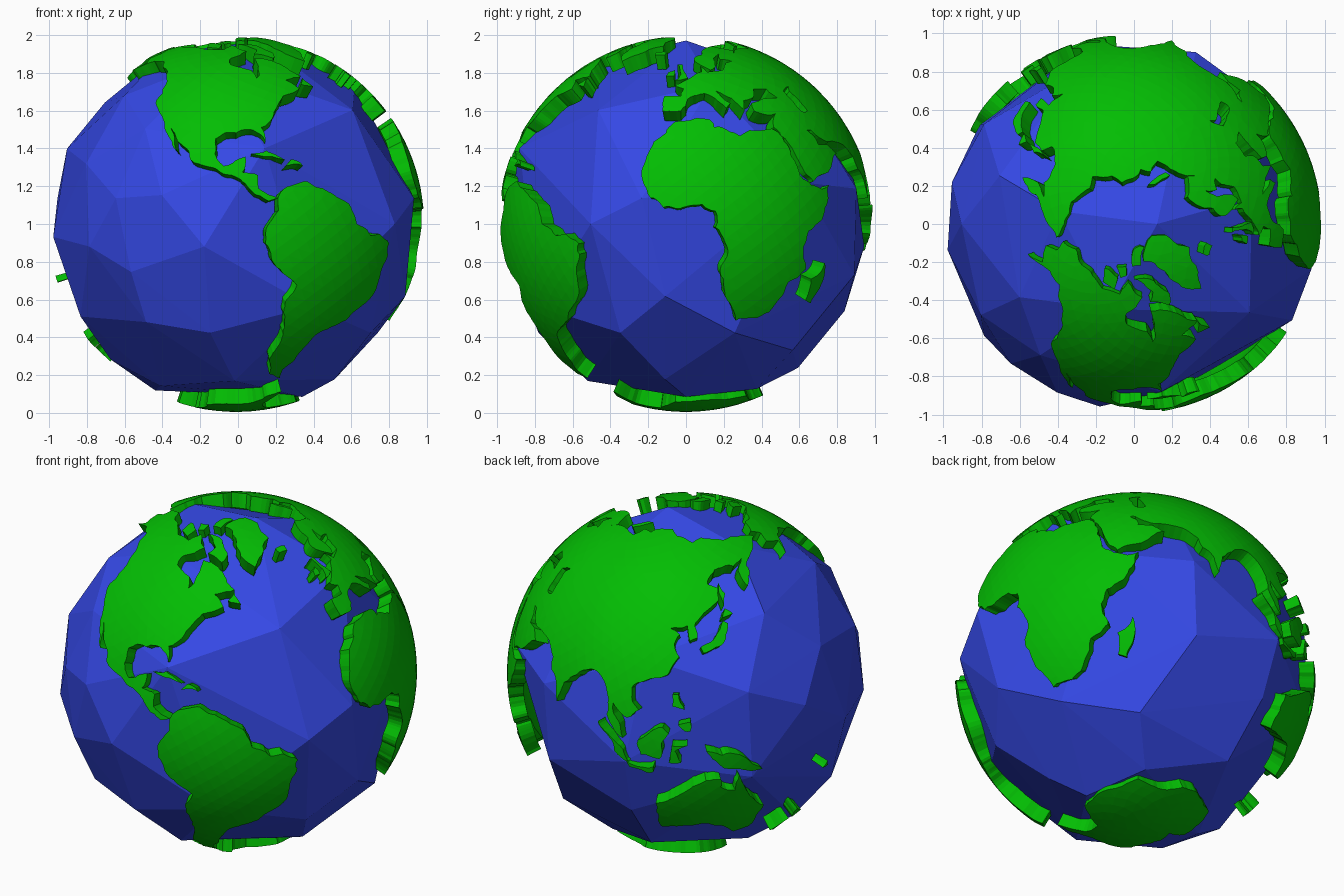
import bpy
import bmesh
import math
from mathutils import Vector, noise
from mathutils.geometry import delaunay_2d_cdt

LAND_RADIUS = 0.995
SEABED_RADIUS = 0.91
OCEAN_RADIUS = 0.98
CENTRE = Vector((-0.01, 0, 1))

if "Cube" in bpy.data.objects:
    bpy.data.objects.remove(bpy.data.objects["Cube"])


def make_material(name, colour):
    material = bpy.data.materials.new(name)
    material.use_nodes = True
    material.diffuse_color = colour
    material.node_tree.nodes["Principled BSDF"].inputs["Base Color"].default_value = colour
    return material


def direction(longitude, latitude):
    """Unit vector for a place on the globe, in degrees."""
    lon, lat = math.radians(longitude), math.radians(latitude)
    return Vector((math.cos(lat) * math.cos(lon), math.cos(lat) * math.sin(lon), math.sin(lat)))


def spiral_points(count):
    """Evenly spread unit vectors."""
    golden = math.pi * (math.sqrt(5) - 1)
    for i in range(count):
        z = 1 - (2 * i + 1) / count
        ring = math.sqrt(1 - z * z)
        yield Vector((ring * math.cos(golden * i), ring * math.sin(golden * i), z))


def finish_object(name, bm, material):
    mesh = bpy.data.meshes.new(name)
    bm.to_mesh(mesh)
    bm.free()
    mesh.materials.append(material)
    globe_part = bpy.data.objects.new(name, mesh)
    globe_part.location = CENTRE
    bpy.context.collection.objects.link(globe_part)
    return globe_part


def rough_coast(start, end):
    """Split a stretch of coast into short, slightly wandering steps."""
    length = (end - start).length
    if length < 0.03:
        return [start]
    middle = (start + end).normalized()
    middle = (middle + noise.noise_vector(middle * 19) * length * 0.25).normalized()
    return rough_coast(start, middle) + rough_coast(middle, end)


def inside(point, ring):
    """Even-odd test of a flat point against a closed ring."""
    result = False
    previous = ring[-1]
    for current in ring:
        if (current.y > point.y) != (previous.y > point.y):
            slope = (previous.x - current.x) / (previous.y - current.y)
            if point.x < current.x + slope * (point.y - current.y):
                result = not result
        previous = current
    return result


def make_land(name, outline, material):
    """Raised slab of land that follows the globe inside a coast outline."""
    corners = [direction(*place) for place in outline]
    coast = []
    for start, end in zip(corners, corners[1:] + corners[:1]):
        coast += rough_coast(start, end)
    middle = sum(coast, Vector()).normalized()
    turn = middle.rotation_difference(Vector((0, 0, 1)))

    def flatten(point):
        p = turn @ point
        return Vector((p.x, p.y)) / (1 + p.z)

    def unflatten(flat):
        square = flat.length_squared
        p = Vector((2 * flat.x, 2 * flat.y, 1 - square)) / (1 + square)
        return turn.inverted() @ p

    ring = [flatten(point) for point in coast]
    reach = max(flat.length for flat in ring)
    inland = [flatten(point) for point in SURFACE_POINTS if point.dot(middle) > -0.5]
    inland = [flat for flat in inland if flat.length < reach and inside(flat, ring)]
    count = len(ring)
    edges = [(i, (i + 1) % count) for i in range(count)]
    points, _, triangles, *_ = delaunay_2d_cdt(ring + inland, edges, [], 0, 0.00001)

    bm = bmesh.new()
    verts = [bm.verts.new(unflatten(flat) * SEABED_RADIUS) for flat in points]
    for triangle in triangles:
        if inside(sum((points[i] for i in triangle), Vector((0, 0))) / len(triangle), ring):
            bm.faces.new([verts[i] for i in triangle])
    bmesh.ops.delete(bm, geom=[v for v in bm.verts if not v.link_faces], context='VERTS')
    raised = bmesh.ops.extrude_face_region(bm, geom=bm.faces[:])["geom"]
    for item in raised:
        if isinstance(item, bmesh.types.BMVert):
            item.co = item.co.normalized() * LAND_RADIUS
    finish_object(name, bm, material)


SURFACE_POINTS = list(spiral_points(3000))
ocean_blue = make_material("ocean_blue", (0.035, 0.065, 0.78, 1))
land_green = make_material("land_green", (0.001, 0.51, 0.001, 1))

# Ocean: a coarse faceted ball with irregular corners, evened out where sparse
ocean_corners = [direction(*place) for place in [
    (188, -4), (180, 24), (167, 8), (229, 8), (246, 9), (260, -7), (234, -15), (260, -36),
    (194, -30), (186, -47), (176, -64), (213, 44), (-14, 8), (-7, -23), (-26, -36), (19, -36),
    (-12, -57), (-31, 0), (-37, 38), (71, -16), (52, -43), (104, -7), (106, -51), (146, 17),
    (160, 41), (40, 13), (217, -7), (211, 19), (235, -32), (269, -58), (212, -61), (235, 31),
    (57, -63), (0, -69), (104, -28)]]
for filler in spiral_points(110):
    if all((filler - corner).length > 0.45 for corner in ocean_corners):
        ocean_corners.append(filler)
ocean_bm = bmesh.new()
for corner in ocean_corners:
    ocean_bm.verts.new(corner * OCEAN_RADIUS)
bmesh.ops.convex_hull(ocean_bm, input=ocean_bm.verts[:])
bmesh.ops.recalc_face_normals(ocean_bm, faces=ocean_bm.faces[:])
finish_object("ocean", ocean_bm, ocean_blue)

# Coast outlines as longitude and latitude
north_america = [
    (-166, 68), (-156, 71), (-141, 70), (-128, 70), (-115, 68), (-100, 68), (-94, 72), (-82, 67),
    (-87, 64), (-94, 61), (-93, 58), (-82, 55), (-80, 51), (-78, 56), (-78, 62), (-70, 61),
    (-65, 59), (-56, 52), (-66, 50), (-61, 46), (-66, 44), (-70, 43), (-76, 35), (-81, 31),
    (-80, 26), (-84, 30), (-90, 29), (-97, 27), (-97, 22), (-94, 18), (-91, 19), (-87, 21),
    (-88, 16), (-83, 15), (-83, 11), (-80, 9), (-77, 8), (-80, 7), (-85, 10), (-88, 13),
    (-95, 16), (-105, 20), (-106, 23), (-114, 31), (-110, 23), (-115, 29), (-118, 34), (-124, 40),
    (-124, 48), (-130, 55), (-140, 60), (-150, 60), (-164, 55), (-157, 59), (-166, 62), (-161, 65)]
south_america = [
    (-77, 8), (-72, 12), (-62, 11), (-52, 5), (-50, 0), (-40, -3), (-35, -6), (-37, -14),
    (-38, -22), (-45, -28), (-54, -34), (-60, -39), (-63, -45), (-67, -51), (-66, -55), (-73, -53),
    (-75, -47), (-72, -36), (-70, -19), (-76, -14), (-81, -6), (-80, 0), (-77, 4)]
africa = [
    (-4, 33), (8, 34), (10, 31), (19, 28), (23, 30), (33, 30), (37, 21), (39, 15), (43, 12),
    (51, 12), (48, 5), (41, -2), (39, -7), (41, -14), (35, -18), (34, -22), (30, -28), (26, -30),
    (18, -31), (15, -25), (12, -17), (13, -8), (9, -1), (9, 4), (5, 6), (-4, 5), (-7, 5),
    (-11, 8), (-14, 14), (-13, 21), (-11, 26), (-7, 29)]
europe = [
    (36, 36), (27, 37), (27, 40), (31, 41), (41, 42), (38, 46), (31, 46), (28, 42), (24, 41),
    (23, 37), (19, 42), (13, 45), (18, 40), (16, 38), (12, 42), (8, 44), (3, 43), (0, 39),
    (-2, 37), (-9, 37), (-9, 43), (-2, 43), (-1, 46), (-5, 48), (2, 51), (8, 54), (8, 57),
    (11, 54), (20, 55), (24, 59), (29, 60), (22, 61), (25, 65), (18, 62), (17, 58), (13, 55),
    (8, 58), (5, 61), (14, 68), (26, 71), (41, 67), (37, 65), (44, 68), (60, 69), (60, 47),
    (53, 47), (47, 45), (50, 37), (45, 37)]
arabia = [
    (36, 36), (45, 37), (50, 37), (48, 30), (51, 25), (56, 25), (60, 22), (52, 16), (44, 13),
    (39, 21), (35, 28), (33, 31)]
asia = [
    (60, 69), (68, 69), (70, 73), (81, 73), (104, 77), (113, 74), (130, 71), (140, 73), (160, 70),
    (180, 69), (190, 66), (178, 63), (163, 58), (157, 51), (156, 57), (163, 61), (155, 59),
    (142, 59), (136, 54), (141, 52), (140, 48), (131, 43), (128, 40), (129, 36), (126, 35),
    (125, 40), (118, 39), (122, 37), (120, 34), (122, 30), (118, 24), (109, 21), (106, 19),
    (109, 12), (105, 9), (100, 13), (104, 2), (101, 4), (98, 9), (97, 17), (91, 22), (87, 21),
    (80, 15), (78, 8), (73, 17), (72, 21), (67, 25), (57, 26), (50, 30), (48, 30), (50, 37),
    (54, 37), (53, 41), (51, 45), (53, 47), (60, 47)]
australia = [
    (131, -12), (136, -12), (136, -15), (141, -17), (142, -11), (146, -19), (153, -26), (150, -37),
    (144, -39), (138, -34), (131, -32), (124, -33), (115, -34), (114, -22), (122, -18), (127, -14)]
antarctica = [
    (-58, -63), (-61, -72), (-40, -78), (-25, -75), (-10, -71), (10, -70), (35, -69), (52, -66),
    (70, -69), (90, -66), (115, -66), (135, -66), (150, -69), (170, -72), (165, -78), (200, -78),
    (-125, -74), (-100, -73), (-75, -72), (-67, -67)]
greenland = [
    (-73, 78), (-60, 82), (-30, 83), (-18, 79), (-22, 71), (-32, 68), (-43, 60), (-52, 65),
    (-55, 71), (-60, 76)]

continents = dict(
    north_america=north_america, south_america=south_america, africa=africa, europe=europe,
    arabia=arabia, asia=asia, australia=australia, antarctica=antarctica, greenland=greenland)
islands = dict(
    new_zealand_north=[(173, -35), (178, -38), (175, -41), (173, -39)],
    new_zealand_south=[(173, -41), (169, -47), (166, -46), (171, -42)],
    new_guinea=[(131, -1), (141, -3), (150, -10), (143, -9), (138, -8), (133, -4)],
    borneo=[(109, 2), (117, 7), (119, 5), (116, -4), (110, -3)],
    sumatra=[(95, 6), (104, -2), (106, -6), (101, -3)],
    java=[(105, -6), (114, -7), (114, -9), (106, -8)],
    sulawesi=[(120, 1), (125, 1), (121, -1), (123, -5), (119, -5)],
    luzon=[(120, 18), (122, 18), (124, 13), (120, 14)],
    mindanao=[(122, 8), (126, 9), (126, 6), (124, 6)],
    japan_main=[(130, 33), (136, 36), (140, 41), (142, 40), (140, 35), (131, 31)],
    japan_north=[(140, 42), (142, 45), (145, 43)],
    sakhalin=[(142, 46), (142, 54), (144, 50)],
    madagascar=[(49, -12), (50, -16), (47, -25), (44, -24), (44, -17)],
    britain=[(-5, 50), (1, 51), (0, 53), (-2, 58), (-5, 58), (-3, 54)],
    ireland=[(-10, 52), (-6, 52), (-6, 55), (-9, 54)],
    iceland=[(-22, 64), (-15, 64), (-14, 66), (-23, 66)],
    arctic_island_east=[(-62, 66), (-65, 62), (-77, 65), (-73, 68), (-88, 73), (-78, 73), (-68, 70)],
    arctic_island_west=[(-117, 70), (-105, 69), (-105, 73), (-122, 74)],
    arctic_island_middle=[(-102, 73), (-96, 74), (-98, 77), (-110, 76)],
    arctic_island_north=[(-90, 77), (-78, 77), (-62, 82), (-70, 83), (-90, 81)],
    arctic_island_long=[(52, 71), (57, 71), (68, 77), (60, 76)],
    newfoundland=[(-59, 48), (-53, 47), (-56, 51)],
    cuba=[(-85, 22), (-80, 23), (-74, 20), (-78, 21)],
    hispaniola=[(-74, 18), (-72, 20), (-68, 18)],
    fiji=[(177, -18), (179, -16), (180, -18)])

# Land slabs
for land_name, coast_outline in {**continents, **islands}.items():
    make_land(land_name, coast_outline, land_green)
